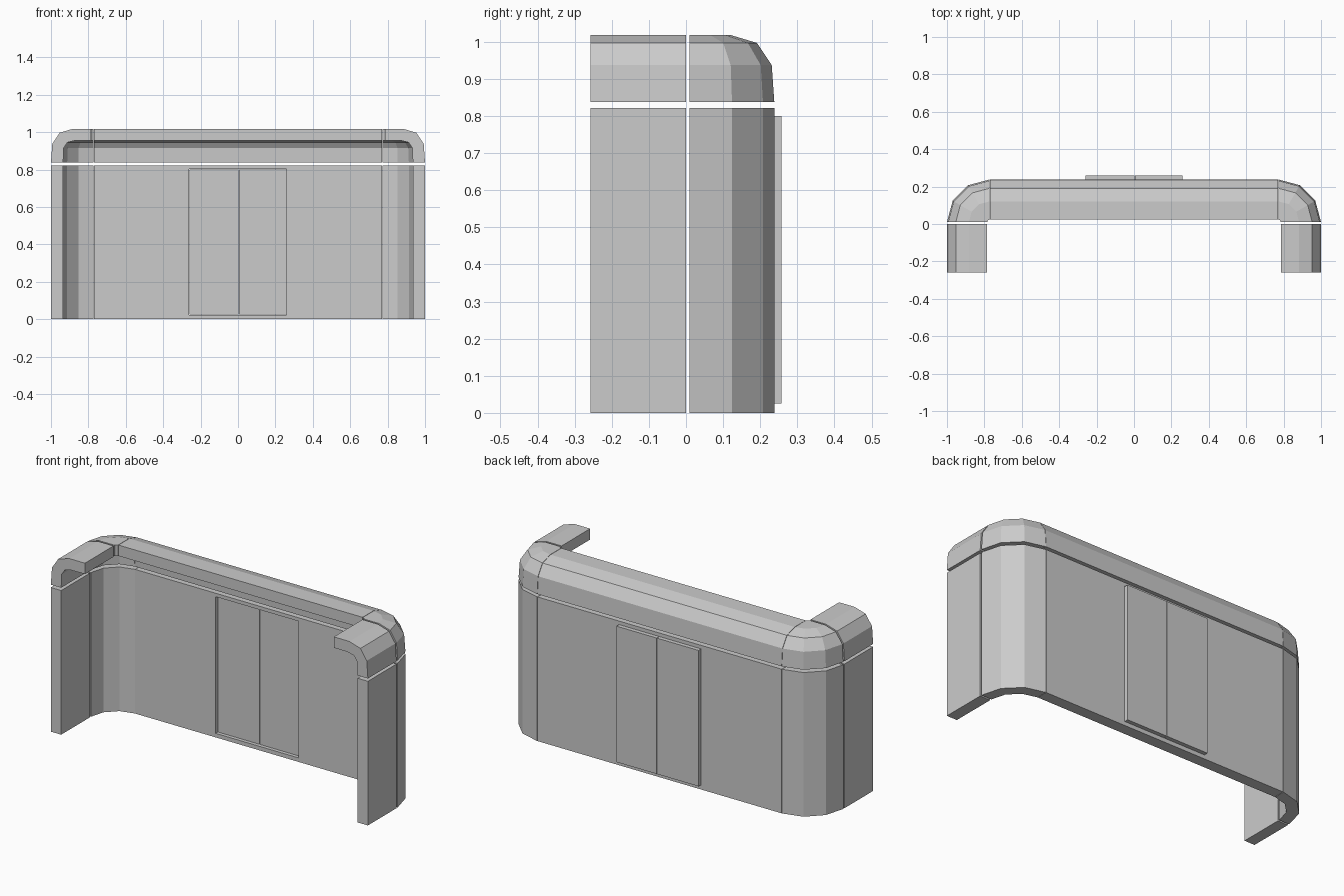
import bpy, bmesh
from math import radians, cos, sin

if "Cube" in bpy.data.objects:
    bpy.data.objects.remove(bpy.data.objects["Cube"])

# Cross-sections as (distance from corner centre, height)
WALL = [(0.228, 0), (0.228, 0.822), (0.163, 0.822), (0.163, 0)]
ROOF = [(0.228, 0.838), (0.221, 0.937), (0.181, 0.997), (0.111, 1.018), (0.013, 1.018),
        (0.013, 0.956), (0.10, 0.955), (0.14, 0.945), (0.16, 0.915), (0.163, 0.838)]
CX, CY = 0.772, 0.01      # corner centre


def sweep(name, profile, stations, mirror=False):
    """Join copies of a profile; each station is (x, y, outward angle)."""
    bm = bmesh.new()
    rings = []
    for x, y, deg in stations:
        a = radians(deg)
        rings.append([bm.verts.new((x + r * cos(a), y + r * sin(a), z)) for r, z in profile])
    n = len(profile)
    for a, b in zip(rings, rings[1:]):
        for i in range(n):
            j = (i + 1) % n
            bm.faces.new((a[i], a[j], b[j], b[i]))
    bm.faces.new(rings[0])
    bm.faces.new(rings[-1][::-1])
    bmesh.ops.recalc_face_normals(bm, faces=bm.faces)
    return finish(name, bm, mirror)


def finish(name, bm, mirror=False):
    mesh = bpy.data.meshes.new(name)
    bm.to_mesh(mesh)
    bm.free()
    ob = bpy.data.objects.new(name, mesh)
    bpy.context.collection.objects.link(ob)
    if mirror:
        ob.modifiers.new("Mirror", 'MIRROR').use_mirror_merge = False
    return ob


def box(name, lo, hi):
    bm = bmesh.new()
    bmesh.ops.create_cube(bm, size=1)
    for v in bm.verts:
        v.co = [(l + h) / 2 + c * (h - l) for l, h, c in zip(lo, hi, v.co)]
    return finish(name, bm)


# Wall panels and roof sections: straight sides, rounded corners, long back
side = [(CX, -0.258, 0), (CX, 0.0, 0)]
corner = [(CX, CY, d) for d in (0, 30, 60, 90)]
back = [(0.770, CY, 90), (-0.770, CY, 90)]
for part, profile in (("wall", WALL), ("roof", ROOF)):
    sweep("side_" + part, profile, side, True)
    sweep("corner_" + part, profile, corner, True)
    back_part = sweep("back_" + part, profile, back)
    if part == "wall":
        back_wall = back_part

# Doorway through the back wall
cutter = box("doorway_cutter", (-0.262, 0.1, 0.023), (0.26, 0.3, 0.802))
cutter.hide_render = True
cutter.hide_viewport = True
cut = back_wall.modifiers.new("Doorway", 'BOOLEAN')
cut.operation, cut.solver, cut.object = 'DIFFERENCE', 'EXACT', cutter

# Double doors, set towards the outside of the doorway
box("left_door", (-0.26, 0.19, 0.025), (0.003, 0.258, 0.8))
box("right_door", (0.005, 0.19, 0.025), (0.258, 0.258, 0.8))
